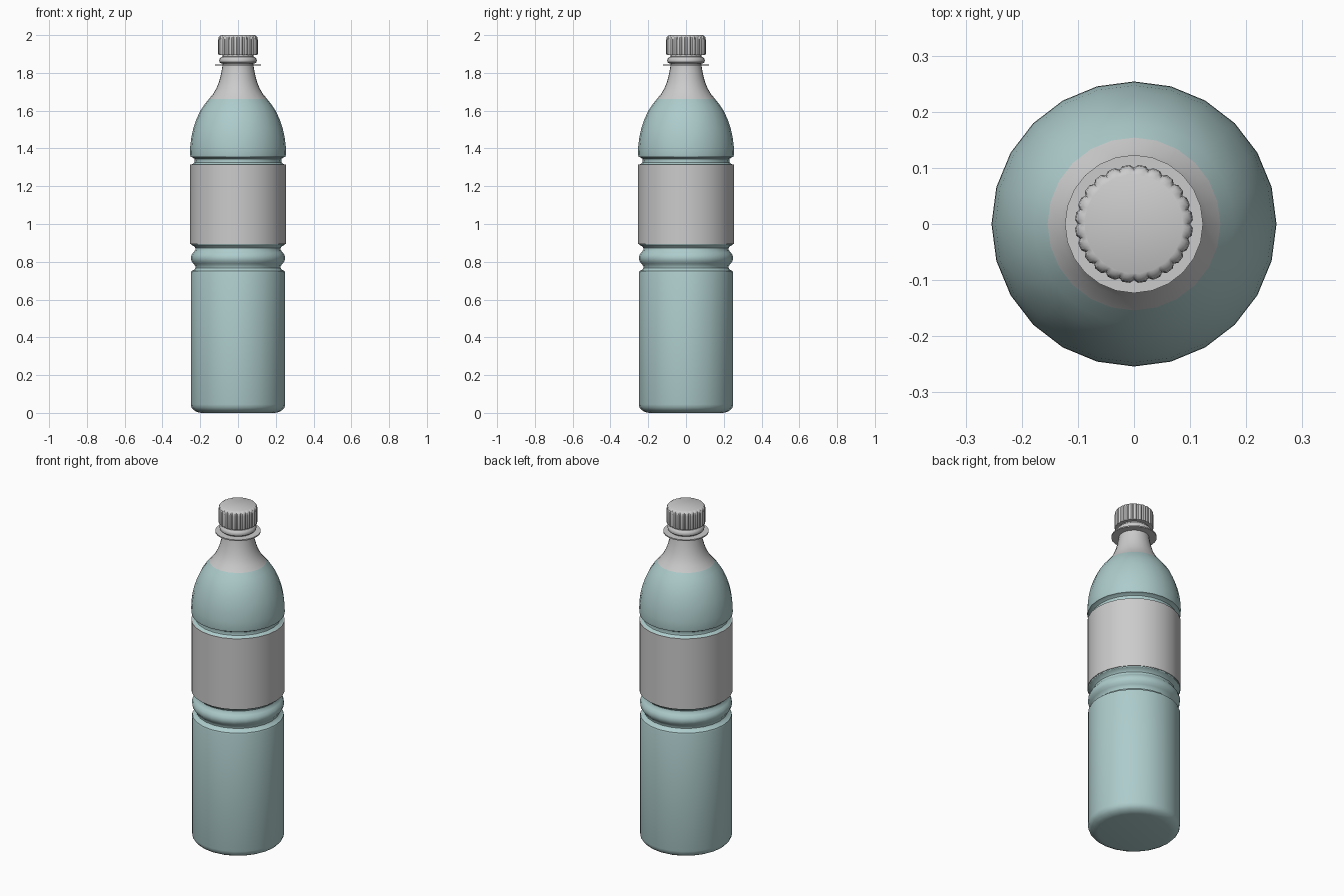
import bpy
import math

SIDES = 24

teal = bpy.data.materials.new("teal_liquid")
teal.diffuse_color = (0.42, 0.6, 0.6, 1)


def lathe(name, profile, mat=None, sides=SIDES, wobble=None, closed=False,
          cap_bottom=False, cap_top=False):
    """Spin (radius, z) points, listed upwards on the outside, about z."""
    verts, faces = [], []
    for r, z in profile:
        for i in range(sides):
            a = 2 * math.pi * i / sides
            k = wobble(i, r, z) if wobble else r
            verts.append((k * math.cos(a), k * math.sin(a), z))
    n = len(profile)
    for j in range(n if closed else n - 1):
        a, b = j * sides, ((j + 1) % n) * sides
        for i in range(sides):
            k = (i + 1) % sides
            faces.append((a + i, a + k, b + k, b + i))
    if cap_bottom:
        faces.append(tuple(reversed(range(sides))))
    if cap_top:
        faces.append(tuple(range((n - 1) * sides, n * sides)))
    mesh = bpy.data.meshes.new(name)
    mesh.from_pydata(verts, [], faces)
    ob = bpy.data.objects.new(name, mesh)
    bpy.context.collection.objects.link(ob)
    if mat:
        mesh.materials.append(mat)
    bpy.ops.object.select_all(action='DESELECT')
    ob.select_set(True)
    bpy.context.view_layer.objects.active = ob
    bpy.ops.object.shade_smooth_by_angle(angle=math.radians(35))
    return ob


# Lower body, with the rounded foot and the double groove
lathe("lower_body", [
    (0.195, 0.0), (0.215, 0.004), (0.234, 0.014), (0.246, 0.028), (0.25, 0.045),
    (0.25, 0.74), (0.247, 0.75), (0.232, 0.758), (0.225, 0.768), (0.226, 0.778),
    (0.236, 0.79), (0.246, 0.803), (0.25, 0.82), (0.246, 0.837), (0.236, 0.85),
    (0.226, 0.862), (0.225, 0.872), (0.232, 0.882), (0.247, 0.89), (0.25, 0.896),
], teal, cap_bottom=True)

# Label band
lathe("label", [(0.247, 0.895), (0.253, 0.895), (0.253, 1.315), (0.247, 1.315)])

# Upper groove and domed shoulder, up to the liquid level
lathe("shoulder", [
    (0.25, 1.312), (0.24, 1.318), (0.231, 1.325), (0.229, 1.335), (0.231, 1.345),
    (0.24, 1.352), (0.252, 1.356), (0.254, 1.37), (0.253, 1.41), (0.247, 1.46),
    (0.237, 1.505), (0.222, 1.55), (0.202, 1.595), (0.178, 1.632), (0.154, 1.662),
], teal)

# Clear neck
lathe("neck", [
    (0.154, 1.662), (0.131, 1.69), (0.114, 1.72), (0.102, 1.75), (0.092, 1.785),
    (0.086, 1.815), (0.082, 1.84), (0.081, 1.9),
])

# Support flange and tamper ring
lathe("neck_flange", [(0.08, 1.838), (0.123, 1.838), (0.123, 1.845), (0.08, 1.845)],
      closed=True)
lathe("tamper_ring", [
    (0.08, 1.85), (0.09, 1.85), (0.098, 1.857), (0.1, 1.866), (0.097, 1.876),
    (0.089, 1.885), (0.08, 1.886),
])


# Screw cap with vertical grip ribs
def ribs(i, r, z):
    return r - 0.005 if i % 4 == 0 and r > 0.095 else r


lathe("cap", [
    (0.08, 1.895), (0.104, 1.895), (0.105, 1.9), (0.105, 1.975), (0.103, 1.988),
    (0.097, 1.996), (0.088, 2.0),
], sides=96, wobble=ribs, cap_bottom=True, cap_top=True)
